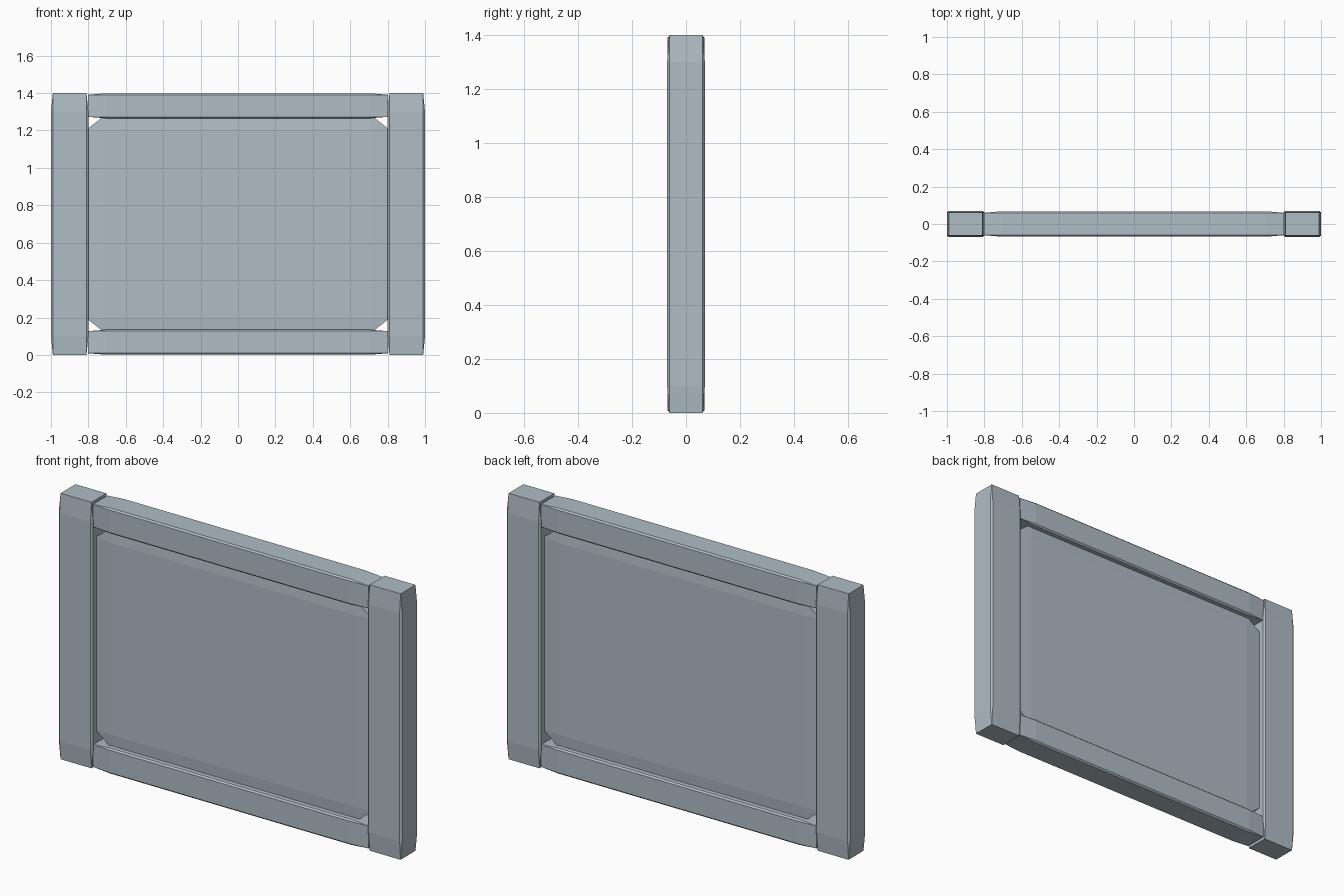
import bpy
import bmesh
from mathutils import Vector

cube = bpy.data.objects.get("Cube")
if cube:
    bpy.data.objects.remove(cube, do_unlink=True)

# Single painted finish
paint = bpy.data.materials.new("blue_grey")
paint.use_nodes = True
colour = (0.43, 0.51, 0.56, 1.0)
paint.diffuse_color = colour
paint.node_tree.nodes["Principled BSDF"].inputs["Base Color"].default_value = colour


def chamfered_block(name, centre, half, inset):
    """Box whose edges are chamfered by a different amount along each axis."""
    bm = bmesh.new()
    signs = (-1, 1)
    for axis in range(3):
        for sx in signs:
            for sy in signs:
                for sz in signs:
                    corner = Vector((sx, sy, sz))
                    for i in range(3):
                        corner[i] *= half[i] - (0 if i == axis else inset[i])
                    bm.verts.new(corner)
    bmesh.ops.convex_hull(bm, input=bm.verts[:])
    bmesh.ops.dissolve_limit(bm, angle_limit=0.01, verts=bm.verts[:], edges=bm.edges[:])
    bmesh.ops.recalc_face_normals(bm, faces=bm.faces[:])
    mesh = bpy.data.meshes.new(name)
    bm.to_mesh(mesh)
    bm.free()
    mesh.materials.append(paint)
    obj = bpy.data.objects.new(name, mesh)
    obj.location = centre
    bpy.context.collection.objects.link(obj)
    return obj


# Upright posts
for side, x in (("left", 0.9), ("right", -0.9)):
    chamfered_block(side + "_post", (x, 0, 0.7), (0.1, 0.07, 0.7), (0.01, 0.008, 0.1))

# Horizontal rails
for level, z in (("top", 1.332), ("bottom", 0.068)):
    chamfered_block(level + "_rail", (0, 0, z), (0.803, 0.068, 0.067), (0.1, 0.008, 0.008))

# Recessed infill panel
chamfered_block("panel", (0, 0, 0.7), (0.81, 0.04, 0.582), (0.1, 0.006, 0.077))
